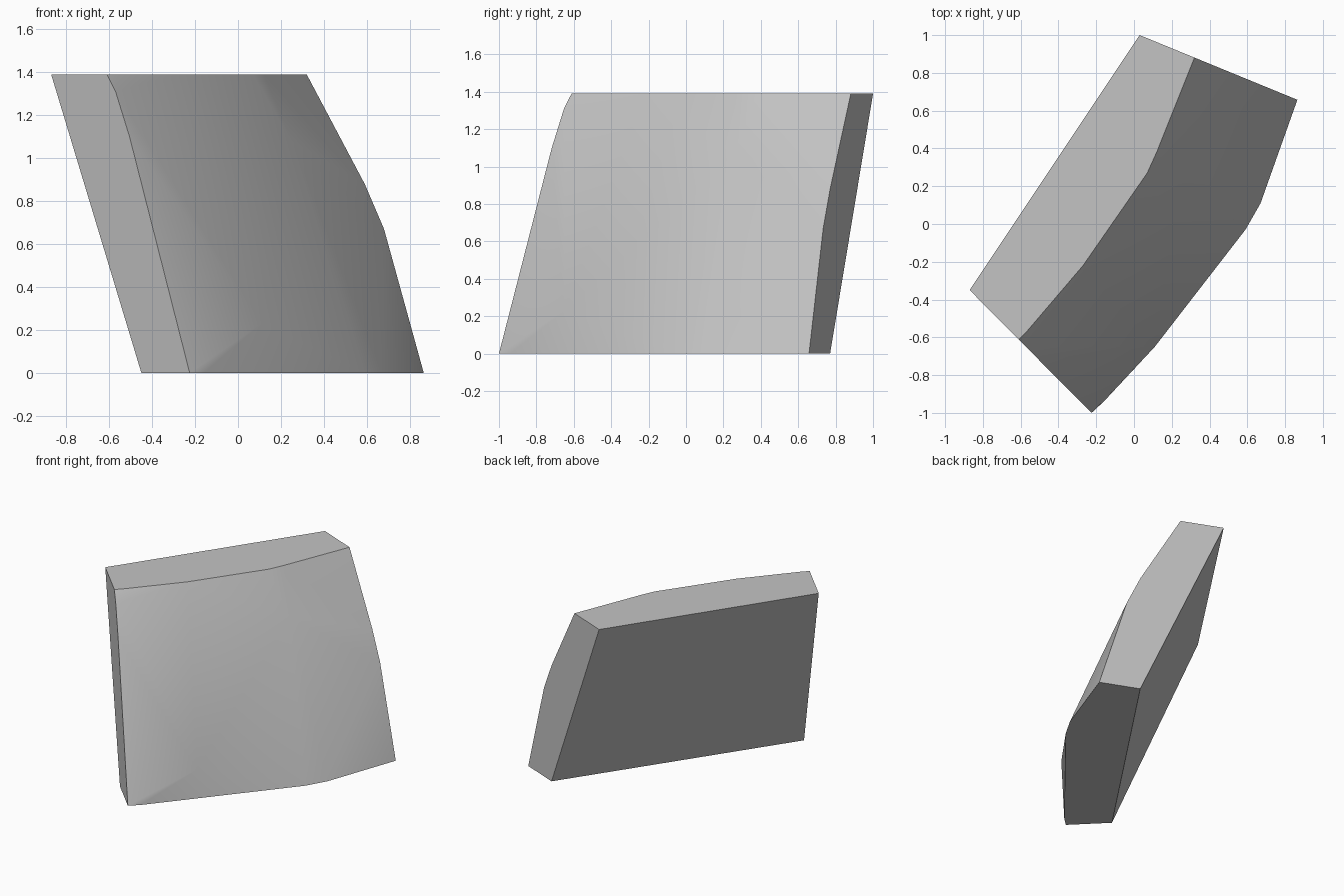
import bpy
import bmesh
from mathutils import Vector

cube = bpy.data.objects.get("Cube")
if cube:
    bpy.data.objects.remove(cube, do_unlink=True)

H = 1.39


# Points on the two flat, upright end planes
def left_end(x, z):
    return (x, -0.35 - (x + 0.87) * 1.008, z)


def right_end(x, z):
    return (x, 1.0 - (x - 0.03) * 0.41, z)


# Flat back and the stepped outlines of both ends
points = [left_end(x, z) for x, z in
          ((-0.87, H), (-0.45, 0), (-0.61, H), (-0.57, 1.31), (-0.505, 1.1), (-0.225, 0))]
points += [right_end(x, z) for x, z in
           ((0.03, H), (0.59, 0), (0.32, H), (0.59, 0.88), (0.68, 0.67), (0.865, 0))]
# Curved front outline along the top and the bottom
points += [(x, y, H) for x, y in ((0.12, 0.38), (0.07, 0.27), (-0.27, -0.22), (-0.56, -0.56))]
points += [(x, y, 0) for x, y in ((0.67, 0.11), (0.59, -0.03), (-0.16, -0.94))]
# Bulges inside the front surface
points += [(0.11, -0.65, 0.23), (0.25, 0.26, 1.08)]

# Convex stone chunk
bm = bmesh.new()
for p in points:
    bm.verts.new(p)
hull = bmesh.ops.convex_hull(bm, input=bm.verts[:])
inside = {g for g in hull["geom_interior"] if isinstance(g, bmesh.types.BMVert)}
bmesh.ops.delete(bm, geom=list(inside), context='VERTS')
bmesh.ops.dissolve_limit(bm, angle_limit=0.01, verts=bm.verts[:], edges=bm.edges[:])
bmesh.ops.recalc_face_normals(bm, faces=bm.faces[:])

# Smooth the curved front, keep its rim and the other sides crisp
outward = Vector((0.83, -0.55, 0))
for f in bm.faces:
    f.smooth = f.normal.dot(outward) > 0.4
for e in bm.edges:
    e.smooth = all(f.smooth for f in e.link_faces)

mesh = bpy.data.meshes.new("stone_chunk")
bm.to_mesh(mesh)
bm.free()
chunk = bpy.data.objects.new("stone_chunk", mesh)
bpy.context.collection.objects.link(chunk)

# Plain grey
grey = bpy.data.materials.new("stone_grey")
grey.use_nodes = True
color = (0.55, 0.55, 0.55, 1)
grey.diffuse_color = color
grey.node_tree.nodes["Principled BSDF"].inputs["Base Color"].default_value = color
mesh.materials.append(grey)
